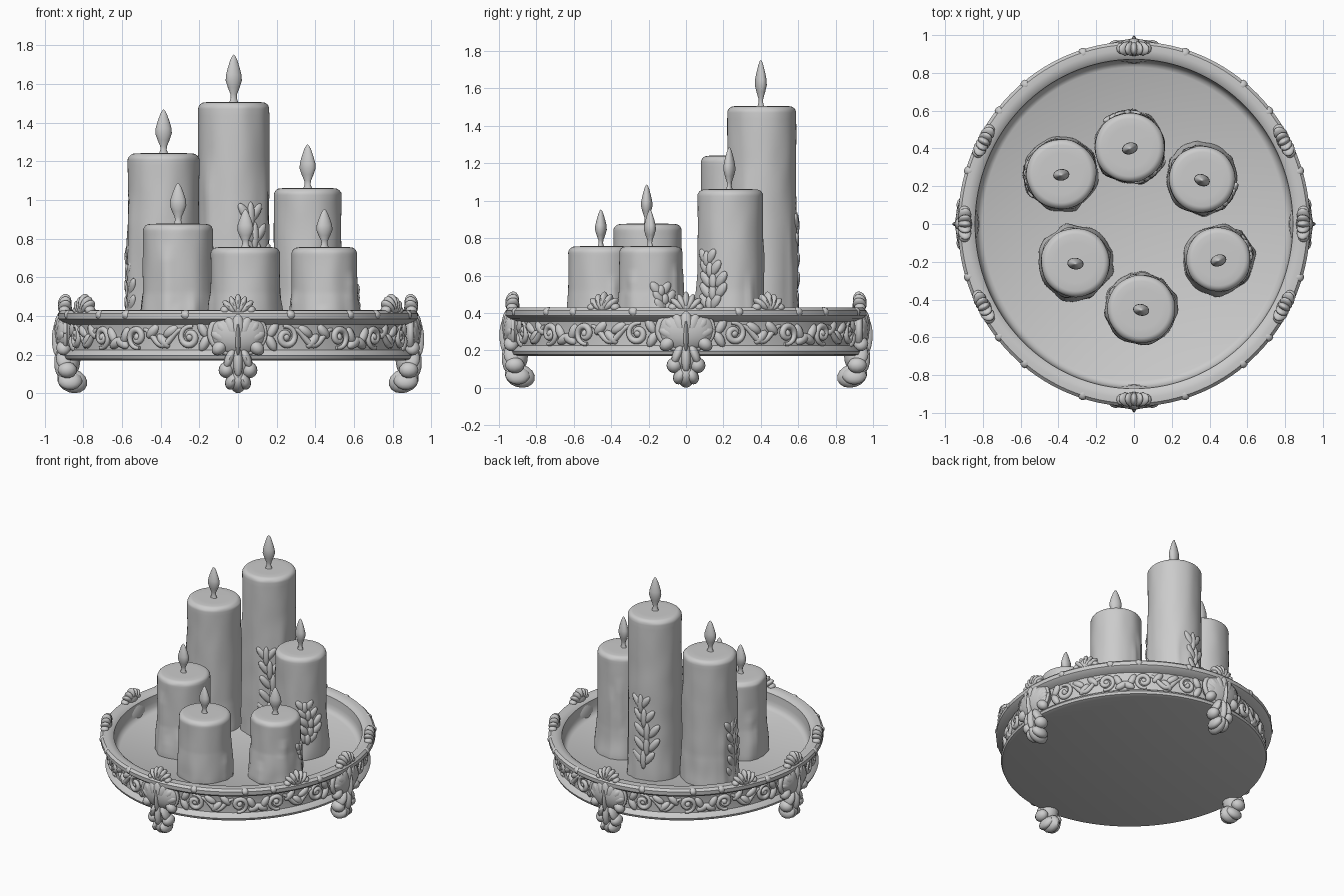
import bpy, bmesh, math, random
from math import sin, cos, pi, radians
from mathutils import Matrix, Vector, noise

random.seed(4)
if "Cube" in bpy.data.objects:
    bpy.data.objects.remove(bpy.data.objects["Cube"])

grey = bpy.data.materials.new("pale_grey")
grey.use_nodes = True
grey.diffuse_color = (0.6, 0.6, 0.6, 1)
grey.node_tree.nodes["Principled BSDF"].inputs["Base Color"].default_value = (0.6, 0.6, 0.6, 1)

OVAL = Matrix.Diagonal((0.965, 1, 1, 1))   # the tray is slightly narrower across
FLOOR = 0.3


def finish(name, bm, matrix=None, angle=50):
    if matrix:
        bm.transform(matrix)
    bmesh.ops.recalc_face_normals(bm, faces=bm.faces)
    mesh = bpy.data.meshes.new(name)
    bm.to_mesh(mesh)
    bm.free()
    mesh.materials.append(grey)
    ob = bpy.data.objects.new(name, mesh)
    bpy.context.collection.objects.link(ob)
    bpy.ops.object.select_all(action='DESELECT')
    ob.select_set(True)
    bpy.context.view_layer.objects.active = ob
    bpy.ops.object.shade_smooth_by_angle(angle=radians(angle))


def lathe(bm, profile, seg, offset=lambda a, r, z: 0):
    """Revolve (radius, height) points, with an optional radial offset."""
    rings = []
    for r, z in profile:
        ring = []
        for i in range(seg):
            a = 2 * pi * i / seg
            rr = r + (offset(a, r, z) if r else 0)
            ring.append(bm.verts.new((rr * cos(a), rr * sin(a), z)))
        rings.append(ring)
    for lo, hi in zip(rings, rings[1:]):
        for i in range(seg):
            j = (i + 1) % seg
            bm.faces.new((lo[i], lo[j], hi[j], hi[i]))
    bmesh.ops.remove_doubles(bm, verts=bm.verts, dist=1e-5)


def frame(a, r, z):
    """Axes on a round wall: x along it, y outward, z up."""
    return Matrix(((-sin(a), cos(a), 0, r * cos(a)), (cos(a), sin(a), 0, r * sin(a)),
                   (0, 0, 1, z), (0, 0, 0, 1)))


def blob(bm, base, loc, size, tilt=0, lean=0):
    m = (base @ Matrix.Translation(loc) @ Matrix.Rotation(tilt, 4, 'Y')
         @ Matrix.Rotation(lean, 4, 'X') @ Matrix.Diagonal((*size, 1)))
    bmesh.ops.create_uvsphere(bm, u_segments=12, v_segments=8, radius=1, matrix=m)


def tubes(name, paths, depth, matrix):
    """Tapered round strands through lists of points."""
    cu = bpy.data.curves.new(name, 'CURVE')
    cu.dimensions = '3D'
    cu.bevel_depth, cu.bevel_resolution, cu.use_fill_caps = depth, 2, True
    for pts in paths:
        sp = cu.splines.new('POLY')
        sp.points.add(len(pts) - 1)
        for i, p in enumerate(pts):
            sp.points[i].co = (*p, 1)
            sp.points[i].radius = 0.55 + 0.45 * sin(pi * i / (len(pts) - 1))
    tmp = bpy.data.objects.new(name + "_path", cu)
    bpy.context.collection.objects.link(tmp)
    mesh = bpy.data.meshes.new_from_object(tmp.evaluated_get(bpy.context.evaluated_depsgraph_get()))
    bm = bmesh.new()
    bm.from_mesh(mesh)
    bpy.data.objects.remove(tmp)
    bpy.data.meshes.remove(mesh)
    finish(name, bm, matrix)


# tray: flat base, foot moulding, recessed band, rounded rim, sunken floor
bm = bmesh.new()
lathe(bm, [(0, .17), (.90, .17), (.925, .178), (.932, .195), (.918, .212), (.9, .225), (.9, .3),
           (.91, .355), (.945, .368), (.965, .385), (.966, .412), (.95, .428), (.92, .43),
           (.89, .424), (.872, .41), (.868, .36), (.862, .33), (.85, .312), (.83, FLOOR),
           (0, FLOOR - .005)], 128)
finish("tray", bm, OVAL, 40)

# rim knots and shell crests
bm = bmesh.new()
for q in range(4):
    for d in (-0.68, -0.3, 0.3, 0.68):
        blob(bm, frame(q * pi / 2 + d, 0.945, 0.405), (0, 0, 0), (.03, .03, .026), .3)
crests = [(q * pi / 2, .925) for q in range(4)]
crests += [(radians(s + t), .93) for s in (0, 180) for t in (-28, 28)]
for a, r in crests:
    f = frame(a, r, 0.42)
    blob(bm, f, (0, 0, .015), (.06, .036, .04))
    for k in range(-2, 3):
        blob(bm, f, (k * .022, .004, .045 - .01 * abs(k)), (.02, .036, .05), k * 0.42, 0.2)
    for s in (-1, 1):
        blob(bm, f, (s * .07, .005, .01), (.026, .03, .022))
finish("rim_crests", bm, OVAL)

# medallions and feet
for q, side in enumerate(("left", "back", "right", "front")):
    f = frame(q * pi / 2, 0.9, 0)
    bm = bmesh.new()
    blob(bm, f, (0, .015, .31), (.158, .066, .118))
    for k in range(-3, 4):      # fan of broad, shallow leaf lobes
        t = k * 0.4
        blob(bm, f, (sin(t) * .075, .055 - .006 * abs(k), .255 + cos(t) * .08),
             (.036, .03, .08), t)
    blob(bm, f, (0, .062, .28), (.014, .036, .1))
    for s in (-1, 1):
        blob(bm, f, (s * .1, .035, .235), (.045, .04, .035), s * 0.7)
    finish(side + "_medallion", bm, OVAL)
    bm = bmesh.new()
    blob(bm, f, (0, .005, .17), (.07, .06, .09))
    blob(bm, f, (0, .05, .16), (.026, .035, .08))
    for s in (-1, 1):
        blob(bm, f, (s * .062, .015, .12), (.042, .052, .042), s * 0.4)
        blob(bm, f, (s * .045, .03, .18), (.026, .045, .06), s * -0.4)
        blob(bm, f, (s * .03, .0, .065), (.036, .066, .05), s * -0.5)
    blob(bm, f, (0, -.012, .064), (.046, .082, .062), 0, 0.3)
    finish(side + "_foot", bm, OVAL)

# medallion frames, scrolls and leaves on the band
paths, leaves = [], bmesh.new()
for q in range(4):
    c = q * pi / 2
    ring = [2 * pi * i / 40 for i in range(41)]
    paths.append([frame(c, .925, .31) @ Vector((.148 * cos(t), 0, .11 * sin(t))) for t in ring])
    for s in (-1, 1):
        for d, up in ((.29, 1), (.64, -1)):
            pts = []
            for i in range(33):
                t = 2.6 * pi * i / 32
                rad = .014 + .044 * i / 32
                pts.append(frame(c + s * (d + rad * cos(t) / .91), .907,
                                 .29 + up * rad * sin(t)).translation)
            paths.append(pts)
            blob(leaves, frame(c + s * d, .9, .29), (0, 0, 0), (.022, .024, .022))
        # wavy stem joining the scrolls
        paths.append([frame(c + s * (.34 + .25 * i / 20), .904,
                            .29 + .04 * cos(pi * i / 10)).translation for i in range(21)])
        for d, z, tilt in ((.2, .26, .5), (.21, .33, -.5), (.41, .32, 1), (.46, .27, -.8),
                           (.53, .32, .8), (.73, .3, .5), (.76, .26, -1.1)):
            blob(leaves, frame(c + s * d, .9, z), (0, 0, 0), (.026, .026, .048), -s * tilt)
tubes("band_scrolls", paths, 0.018, OVAL)
finish("band_leaves", leaves, OVAL)


def leaf_relief(bm, base, radius, angle, z0, z1):
    """Curling leaf climbing a candle wall."""
    n, h = 5, z1 - z0
    for i in range(n):
        k = i / (n - 1)
        f = base @ frame(angle + .15 * sin(4 * k), radius, z0 + h * (.1 + .8 * k))
        blob(bm, f, (0, 0, 0), (.022, .018, h * .14))
        w = .025 + .025 * sin(pi * min(1, k + .15))
        for s in (-1, 1):
            blob(bm, f, (s * w, -.008, .01), (.026, .02, .03 + h * .07), s * .65)


def candle(name, x, y, r, top, tip, skirt, leaves):
    base = Matrix.Translation((x, y, 0))
    drips = [(random.uniform(0, 2 * pi), random.uniform(.1, .2), random.uniform(.3, .85))
             for _ in range(8)]
    height = top - FLOOR

    def wax(a, rr, z):
        if rr < r * .97:
            return 0
        k = (z - FLOOR) / height
        bump = noise.noise(Vector((cos(a) * 2, sin(a) * 2, z * 5 + x * 9)))
        runs = 0
        for da, w, end in drips:
            d = (a - da + pi) % (2 * pi) - pi
            runs = max(runs, math.exp(-(d / w) ** 2) * max(0, min(1, (end - k) / .15)))
        low = max(0, min(1, 1.1 - (z - FLOOR) / .2))
        return .004 * bump + .01 * runs + low * skirt * (.8 + .6 * bump)

    # wax body with softened top edge
    bm = bmesh.new()
    walls = [(r, FLOOR - .01 + (height - .025) * i / 36) for i in range(37)]
    edge = [(r - .035 + .035 * cos(t), top - .035 + .035 * sin(t))
            for t in (radians(12 * i) for i in range(1, 8))]
    lathe(bm, [(0, FLOOR - .01)] + walls + edge + [(r * .6, top + .002), (0, top - .002)], 64, wax)
    bm.transform(base)
    finish(name, bm)
    if leaves:
        bm = bmesh.new()
        for deg, z0, z1 in leaves:
            leaf_relief(bm, base, r, radians(deg), z0, z1)
        finish(name + "_leaf", bm)
    # wick swelling into a pointed flame
    h = tip - top
    bm = bmesh.new()
    shape = [(0, 0), (.024, 0), (.016, .1), (.018, .18), (.032, .32), (.043, .46), (.041, .58),
             (.031, .73), (.018, .89), (.008, .97), (0, 1)]
    lathe(bm, [(a, b * h) for a, b in shape], 20)
    finish(name + "_flame", bm, Matrix.Translation((x, y - .005, top - .002))
           @ Matrix.Rotation(random.uniform(-.4, .4), 4, 'Z') @ Matrix.Diagonal((1, .72, 1, 1)), 70)


candle("tall_candle", -.022, .405, .184, 1.505, 1.755, .006, [(-55, .45, .97), (100, .4, .92)])
candle("back_right_candle", -.385, .265, .184, 1.24, 1.47, .016, [(185, .32, .75)])
candle("back_left_candle", .36, .237, .175, 1.06, 1.29, .018, [(-40, .42, .72)])
candle("front_right_candle", -.31, -.205, .182, .875, 1.09, .02, [])
candle("front_candle", .038, -.45, .18, .755, .955, .012, [])
candle("front_left_candle", .447, -.188, .17, .755, .955, .022, [(25, .32, .54)])
